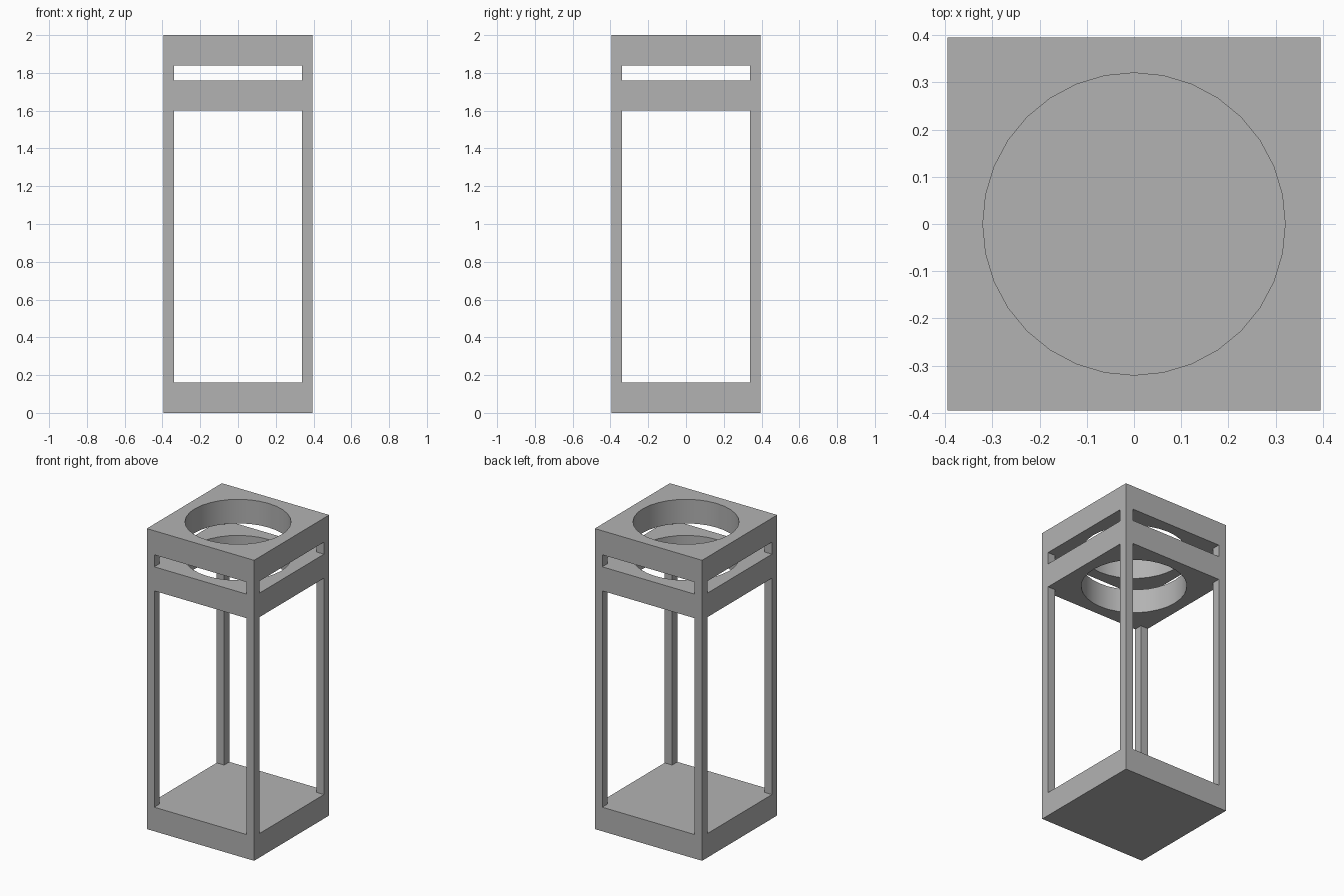
import bpy
import math

if "Cube" in bpy.data.objects:
    bpy.data.objects.remove(bpy.data.objects["Cube"], do_unlink=True)

HALF = 0.395        # half width of the frame
OPEN = 0.34         # half width of the side openings
HEIGHT = 2.0

grey = bpy.data.materials.new("plain_grey")
grey.use_nodes = True
colour = (0.448, 0.448, 0.448, 1)
grey.diffuse_color = colour
grey.node_tree.nodes["Principled BSDF"].inputs["Base Color"].default_value = colour


def box(name, half_x, half_y, bottom, top):
    bpy.ops.mesh.primitive_cube_add(size=1, location=(0, 0, (bottom + top) / 2))
    obj = bpy.context.object
    obj.name = name
    obj.scale = (2 * half_x, 2 * half_y, top - bottom)
    bpy.ops.object.transform_apply(location=True, rotation=True, scale=True)
    obj.data.materials.append(grey)
    return obj


def cut(target, cutter):
    cutter.hide_render = True
    mod = target.modifiers.new("cut", "BOOLEAN")
    mod.operation = "DIFFERENCE"
    mod.solver = "EXACT"
    mod.object = cutter
    bpy.ops.object.select_all(action="DESELECT")
    target.select_set(True)
    bpy.context.view_layer.objects.active = target
    bpy.ops.object.modifier_apply(modifier=mod.name)
    bpy.data.objects.remove(cutter, do_unlink=True)


# Solid block that becomes base, corner posts and two top plates
frame = box("lantern_frame", HALF, HALF, 0, HEIGHT)

# Tall window and narrow slot, through both directions
for bottom, top in ((0.16, 1.6), (1.76, 1.84)):
    cut(frame, box("opening_cutter", OPEN, 1, bottom, top))
    cut(frame, box("opening_cutter", 1, OPEN, bottom, top))

# Round hole through both top plates
bpy.ops.mesh.primitive_cylinder_add(vertices=32, radius=0.32, depth=0.7,
                                    location=(0, 0, 1.8))
hole = bpy.context.object
hole.data.materials.append(grey)
cut(frame, hole)

# Smooth hole walls, crisp edges elsewhere
bpy.ops.object.shade_smooth_by_angle(angle=math.radians(30))
